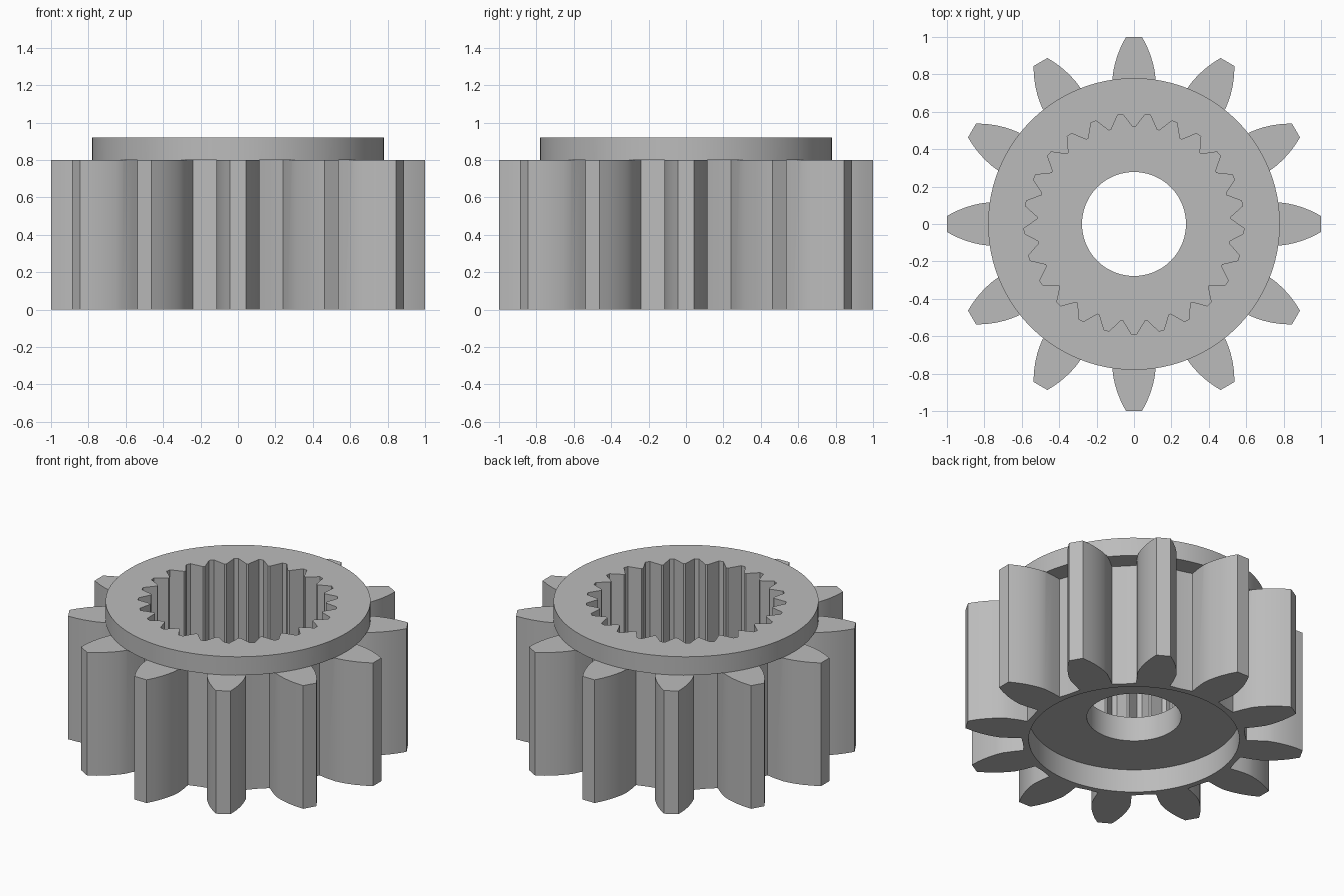
import bpy, bmesh
from math import sin, cos, pi, radians

if "Cube" in bpy.data.objects:
    bpy.data.objects.remove(bpy.data.objects["Cube"], do_unlink=True)

steel = bpy.data.materials.new("plain grey steel")
steel.use_nodes = True
GREY = (0.5, 0.5, 0.5, 1)
steel.diffuse_color = GREY
steel.node_tree.nodes["Principled BSDF"].inputs["Base Color"].default_value = GREY


def prism(name, outline, z0, z1):
    """Solid made by extruding a closed outline from z0 to z1."""
    bm = bmesh.new()
    base = bm.faces.new([bm.verts.new((x, y, z0)) for x, y in outline])
    top = bmesh.ops.extrude_face_region(bm, geom=[base], use_keep_orig=True)["geom"]
    verts = [v for v in top if isinstance(v, bmesh.types.BMVert)]
    bmesh.ops.translate(bm, vec=(0, 0, z1 - z0), verts=verts)
    bmesh.ops.recalc_face_normals(bm, faces=bm.faces)
    mesh = bpy.data.meshes.new(name)
    bm.to_mesh(mesh)
    bm.free()
    mesh.materials.append(steel)
    obj = bpy.data.objects.new(name, mesh)
    bpy.context.collection.objects.link(obj)
    return obj


def circle(radius, n=96):
    return [(radius * cos(2 * pi * i / n), radius * sin(2 * pi * i / n)) for i in range(n)]


def gear_outline(teeth, flank):
    """Repeat a mirrored tooth flank of (radius, half width) points."""
    tooth = [(r, -w) for r, w in flank] + [(r, w) for r, w in reversed(flank)]
    pts = []
    for i in range(teeth):
        a = 2 * pi * i / teeth
        pts += [(r * cos(a) - w * sin(a), r * sin(a) + w * cos(a)) for r, w in tooth]
        # middle of the root land
        a += pi / teeth
        pts.append((flank[0][0] * cos(a), flank[0][0] * sin(a)))
    return pts


def spline_outline(teeth, inner, outer, start):
    """Trapezoid grooves between the inner and outer radius."""
    pts = []
    step = 2 * pi / teeth
    for i in range(teeth):
        a = start + i * step
        for r, da in ((outer, -radians(1.4)), (outer, radians(1.4)),
                      (inner, step / 2 - radians(0.7)), (inner, step / 2 + radians(0.7))):
            pts.append((r * cos(a + da), r * sin(a + da)))
    return pts


def combine(target, tool, operation):
    mod = target.modifiers.new(tool.name, "BOOLEAN")
    mod.operation = operation
    mod.solver = "EXACT"
    mod.object = tool
    bpy.context.view_layer.objects.active = target
    bpy.ops.object.modifier_apply(modifier=mod.name)
    bpy.data.objects.remove(tool, do_unlink=True)


# Toothed body
flank = [(0.655, 0.100), (0.72, 0.110), (0.78, 0.115), (0.82, 0.110),
         (0.86, 0.101), (0.90, 0.089), (0.95, 0.069), (1.0, 0.043)]
gear = prism("pinion_gear", gear_outline(12, flank), 0, 0.8)

# Top flange
combine(gear, prism("flange", circle(0.78), 0.8, 0.92), "UNION")

# Splined bore, centre hole and bottom recess
bore = spline_outline(25, 0.518, 0.588, -pi / 2)
combine(gear, prism("splined_bore", bore, 0.31, 1.2), "DIFFERENCE")
combine(gear, prism("recess", circle(0.62), -0.2, 0.15), "DIFFERENCE")
combine(gear, prism("centre_hole", circle(0.278), 0.05, 0.5), "DIFFERENCE")

# Smooth flanks with crisp edges
bpy.ops.object.select_all(action="DESELECT")
gear.select_set(True)
bpy.context.view_layer.objects.active = gear
bpy.ops.object.shade_smooth_by_angle(angle=radians(25))
